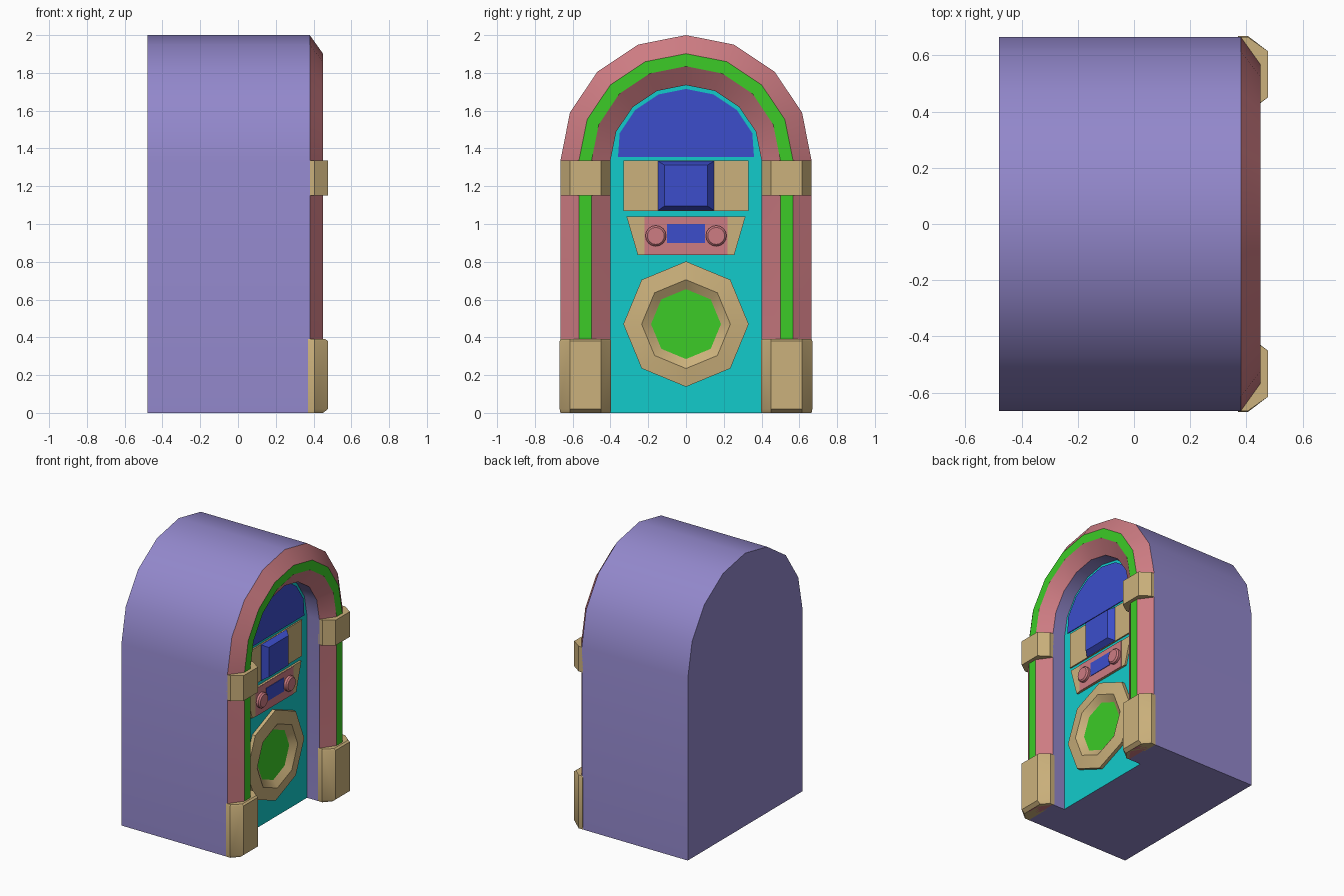
import bpy, bmesh
from math import sin, cos, pi, radians

if "Cube" in bpy.data.objects:
    bpy.data.objects.remove(bpy.data.objects["Cube"])


def material(name, r, g, b):
    m = bpy.data.materials.new(name)
    m.use_nodes = True
    m.diffuse_color = (r, g, b, 1)
    m.node_tree.nodes["Principled BSDF"].inputs["Base Color"].default_value = (r, g, b, 1)
    return m


PURPLE = material("purple", 0.29, 0.245, 0.6)
PINK = material("pink", 0.61, 0.2, 0.225)
GREEN = material("green", 0.045, 0.6, 0.02)
TEAL = material("teal", 0.006, 0.6, 0.6)
BLUE = material("blue", 0.045, 0.076, 0.6)
TAN = material("tan", 0.6, 0.44, 0.2)

SPRING = 1.335   # height where the arches start
PANEL = 0.28     # depth of the recessed front panel


def loft(name, loops, mats, bands=None, closed=True, caps=(0, 0), ends=None):
    """Skin point loops; bands and caps hold material indices (None = no cap)."""
    bm = bmesh.new()
    rows = [[bm.verts.new(p) for p in loop] for loop in loops]
    n = len(rows[0])
    for k in range(len(rows) - 1):
        a, b = rows[k], rows[k + 1]
        for i in range(n if closed else n - 1):
            j = (i + 1) % n
            f = bm.faces.new((a[i], a[j], b[j], b[i]))
            f.material_index = bands[k] if bands else 0
    for row, cap in zip((rows[0], rows[-1]), caps):
        if cap is not None:
            bm.faces.new(row).material_index = cap
    first, last = [r[0] for r in rows], [r[-1] for r in rows]
    if ends == "joined":
        bm.faces.new(first + last[::-1])
    elif ends == "each":
        bm.faces.new(first[:-1])
        bm.faces.new(last[:-1])
    bmesh.ops.remove_doubles(bm, verts=bm.verts[:], dist=1e-5)
    bmesh.ops.recalc_face_normals(bm, faces=bm.faces[:])
    me = bpy.data.meshes.new(name)
    bm.to_mesh(me)
    bm.free()
    for m in mats:
        me.materials.append(m)
    ob = bpy.data.objects.new(name, me)
    bpy.context.collection.objects.link(ob)
    bpy.ops.object.select_all(action="DESELECT")
    ob.select_set(True)
    bpy.context.view_layer.objects.active = ob
    bpy.ops.object.shade_smooth_by_angle(angle=radians(30))
    return ob


def arch(r, x, base=0.0, side=None):
    """Upright arch outline with eight segments over the spring line."""
    side = side or r
    curve = [(x, r * cos(pi * i / 8), SPRING + r * sin(pi * i / 8)) for i in range(9)]
    if base > SPRING:
        curve = curve[1:-1]
    return [(x, side, base)] + curve + [(x, -side, base)]


def plate(name, outline, x0, x1, mat):
    return loft(name, [[(x, y, z) for y, z in outline] for x in (x0, x1)], [mat])


def rect(y, z0, z1):
    return [(-y, z0), (y, z0), (y, z1), (-y, z1)]


def disc(r, x, y, z, n):
    return [(x, y + r * sin(2 * pi * i / n), z + r * cos(2 * pi * i / n)) for i in range(n)]


# Cabinet with the recessed front panel
loft("cabinet", [arch(0.665, -0.48), arch(0.665, 0.38), arch(0.4, 0.38), arch(0.4, PANEL)],
     [PURPLE, TEAL], closed=False, caps=(0, 1), ends="joined")

# Bevelled front frame with a light strip along its crest
loft("front_frame",
     [arch(0.665, 0.38), arch(0.567, 0.45), arch(0.5, 0.45), arch(0.4, 0.38), arch(0.665, 0.38)],
     [PINK, GREEN], bands=[0, 1, 0, 0], closed=False, caps=(None, None), ends="each")

# Corner blocks on both sides
for side, label in ((1, "left"), (-1, "right")):
    def section(z, front, grow=0.0):
        return [(x, side * y, z) for x, y in (
            (0.37, 0.665 + grow), (0.405, 0.665 + grow), (front, 0.615), (front, 0.45),
            (0.405, 0.4 - grow), (0.37, 0.4 - grow))]
    loft(label + "_upper_block", [section(1.15, 0.476), section(SPRING, 0.476)], [TAN])
    loft(label + "_lower_block",
         [section(0, 0.45), section(0.02, 0.476, 0.004),
          section(0.38, 0.476, 0.004), section(0.39, 0.463)], [TAN])

# Arched window
loft("arched_window", [arch(0.38, x, 1.355, 0.36) for x in (PANEL, PANEL + 0.006)], [BLUE])

# Title board with a raised bevelled display
plate("title_board", rect(0.33, 1.07, SPRING), PANEL, PANEL + 0.01, TAN)
loft("title_display", [
    [(PANEL, y, z) for y, z in rect(0.147, 1.072, 1.333)],
    [(PANEL + 0.012, y, z) for y, z in rect(0.147, 1.072, 1.333)],
    [(PANEL + 0.05, y, z) for y, z in rect(0.115, 1.095, 1.312)]], [BLUE])

# Control board, its centre, screen and knobs
plate("control_board", [(-0.255, 0.835), (0.255, 0.835), (0.315, 1.04), (-0.315, 1.04)],
      PANEL, PANEL + 0.014, TAN)
plate("control_centre", rect(0.22, 0.836, 1.039), PANEL, PANEL + 0.018, PINK)
plate("control_screen", rect(0.1, 0.9, 1.0), PANEL, PANEL + 0.022, BLUE)
for y, label in ((0.16, "left"), (-0.16, "right")):
    loft(label + "_knob", [disc(r, PANEL + d, y, 0.937, 16)
                           for r, d in ((0.055, 0), (0.055, 0.035), (0.045, 0.045))], [PINK])

# Eight-sided speaker ring with its grille
loft("speaker", [disc(r, PANEL + d, 0, 0.47, 8)
                 for r, d in ((0.332, 0), (0.332, 0.025), (0.235, 0.04), (0.185, 0.006))],
     [TAN, GREEN], caps=(0, 1))
